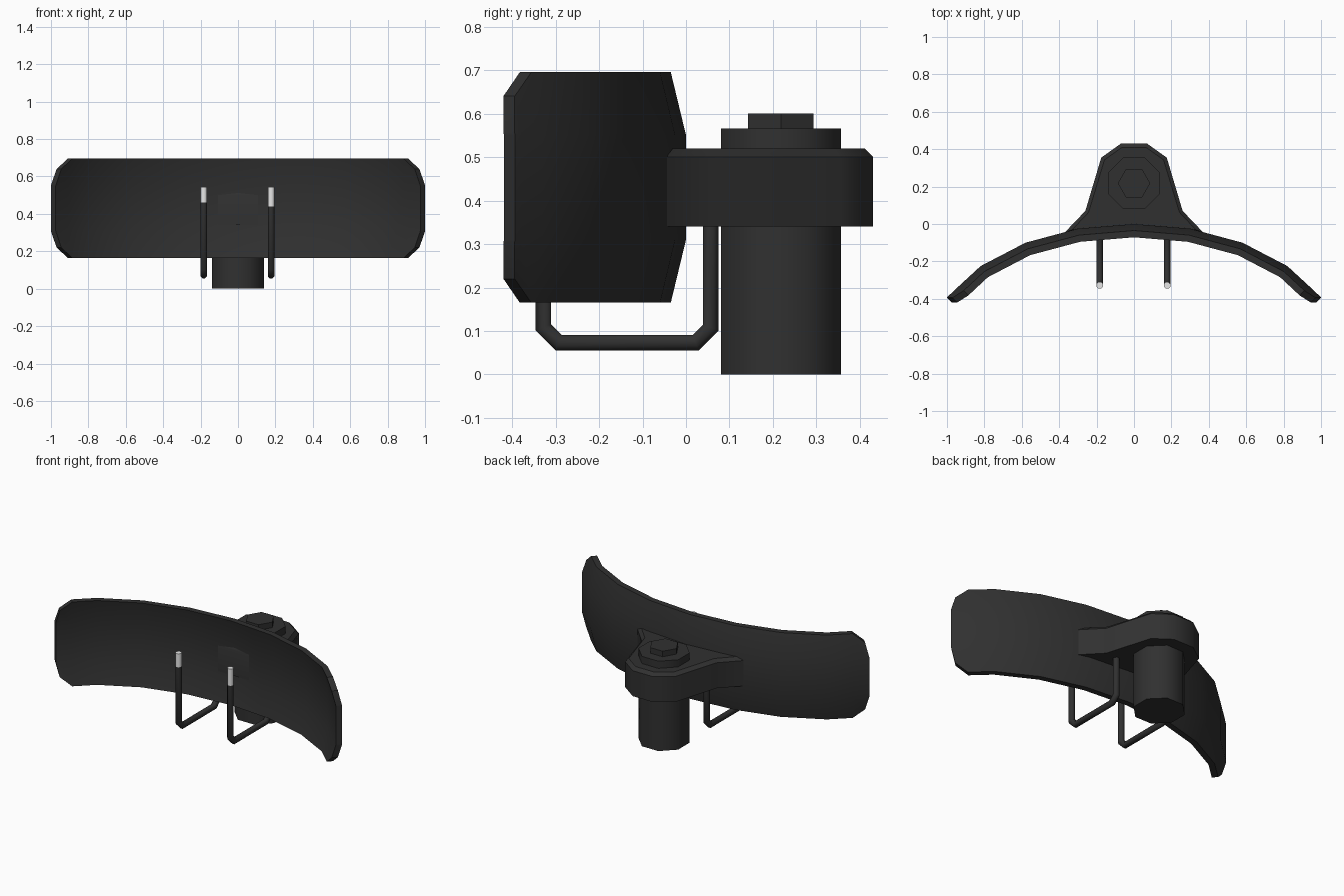
import bpy, bmesh, math
from mathutils import Vector

if "Cube" in bpy.data.objects:
    bpy.data.objects.remove(bpy.data.objects["Cube"])


def material(name, v):
    m = bpy.data.materials.new(name)
    m.diffuse_color = (v, v, v, 1)
    m.use_nodes = True
    m.node_tree.nodes["Principled BSDF"].inputs["Base Color"].default_value = m.diffuse_color
    return m


BLACK = material("matte black", 0.03)
WHITE = material("white tip", 0.8)


def finish(name, bm, mat, angle):
    bmesh.ops.recalc_face_normals(bm, faces=bm.faces)
    me = bpy.data.meshes.new(name)
    bm.to_mesh(me)
    bm.free()
    ob = bpy.data.objects.new(name, me)
    bpy.context.collection.objects.link(ob)
    me.materials.append(mat)
    bpy.ops.object.select_all(action='DESELECT')
    ob.select_set(True)
    bpy.context.view_layer.objects.active = ob
    if angle:
        bpy.ops.object.shade_smooth_by_angle(angle=math.radians(angle))
    return ob


def prism(name, sides, apothem, loc, z0, z1, turn, mat=BLACK, angle=50):
    r = apothem / math.cos(math.pi / sides)
    bm = bmesh.new()
    ring = [(loc[0] + r * math.cos(turn + 2 * math.pi * i / sides),
             loc[1] + r * math.sin(turn + 2 * math.pi * i / sides)) for i in range(sides)]
    lo = [bm.verts.new((x, y, z0)) for x, y in ring]
    hi = [bm.verts.new((x, y, z1)) for x, y in ring]
    bm.faces.new(lo)
    bm.faces.new(hi)
    for i in range(sides):
        j = (i + 1) % sides
        bm.faces.new((lo[i], lo[j], hi[j], hi[i]))
    return finish(name, bm, mat, angle)


# Curved plate: stations (x, y, half height) along the back, bulging at mid height
half = [(0.30, -0.025, 0.265), (0.58, -0.10, 0.265), (0.82, -0.225, 0.265),
        (0.934, -0.33, 0.265), (0.985, -0.378, 0.21), (1.0, -0.393, 0.125)]
path = [(-x, y, h) for x, y, h in reversed(half)] + [(0, 0, 0.265)] + half
THICK, MID_Z, FLAT = 0.036, 0.43, 0.12
bm = bmesh.new()
grid = []
for i, (x, y, h) in enumerate(path):
    a, b = path[max(i - 1, 0)], path[min(i + 1, len(path) - 1)]
    t = Vector((b[0] - a[0], b[1] - a[1], 0)).normalized()
    n = Vector((t.y, -t.x, 0))              # towards the front
    column = []
    for depth in (0, THICK):
        side = []
        for dz in (-h, -FLAT, FLAT, h):
            bulge = 0.035 * (abs(dz) - FLAT) / 0.145
            side.append(bm.verts.new(Vector((x, y, MID_Z + dz)) + n * (bulge + depth)))
        column.append(side)
    grid.append(column[0] + column[1][::-1])
for p, q in zip(grid, grid[1:]):
    for k in range(8):
        m = (k + 1) % 8
        bm.faces.new((p[k], p[m], q[m], q[k]))
for end in (grid[0], grid[-1]):
    for k in range(3):
        bm.faces.new((end[k], end[k + 1], end[6 - k], end[7 - k]))
finish("curved_plate", bm, BLACK, 32)

# Bracket behind the plate, with a chamfered top rim
right = [(0.37, -0.045), (0.26, 0.07), (0.175, 0.355), (0.07, 0.43)]
outline = right + [(-x, y) for x, y in reversed(right)]
inner_r = [(0.33, -0.03), (0.243, 0.062), (0.158, 0.343), (0.064, 0.41)]
inner = inner_r + [(-x, y) for x, y in reversed(inner_r)]
bm = bmesh.new()
rings = [[bm.verts.new((x, y, z)) for x, y in pts]
         for pts, z in ((outline, 0.34), (outline, 0.50), (inner, 0.52))]
for p, q in zip(rings, rings[1:]):
    for i in range(8):
        j = (i + 1) % 8
        bm.faces.new((p[i], p[j], q[j], q[i]))
bm.faces.new(rings[0])
bm.faces.new(rings[2])
finish("bracket", bm, BLACK, 40)

# Octagonal post and hexagonal bolt head
prism("post", 8, 0.138, (0, 0.218), 0, 0.565, math.pi / 8)
prism("bolt_head", 6, 0.075, (0, 0.218), 0.56, 0.60, 0, angle=0)

# Bent wire prongs with white tips
R = 0.0175
profile = [(0.057, 0.36), (0.057, 0.108), (0.022, 0.073),
           (-0.293, 0.073), (-0.328, 0.108)]
for side, x, tip_z in (("left", -0.183, 0.46), ("right", 0.177, 0.44)):
    pts = [Vector((x, y, z)) for y, z in profile + [(-0.328, tip_z)]]
    bm = bmesh.new()
    loops = []
    for i, p in enumerate(pts):
        d0 = (p - pts[i - 1]).normalized() if i else (pts[1] - p).normalized()
        d1 = (pts[i + 1] - p).normalized() if i < len(pts) - 1 else d0
        t = (d0 + d1).normalized()
        n = Vector((0, t.z, -t.y)) / t.dot(d0)   # mitred at the bends
        loops.append([bm.verts.new(p + R / math.cos(math.pi / 8) * (
            n * math.cos(a) + Vector((1, 0, 0)) * math.sin(a)))
            for a in [math.pi / 8 + k * math.pi / 4 for k in range(8)]])
    for p, q in zip(loops, loops[1:]):
        for k in range(8):
            m = (k + 1) % 8
            bm.faces.new((p[k], p[m], q[m], q[k]))
    bm.faces.new(loops[0])
    bm.faces.new(loops[-1])
    finish(side + "_prong", bm, BLACK, 50)
    prism(side + "_prong_tip", 8, R, (x, -0.328), tip_z, 0.545, math.pi / 8, WHITE)
